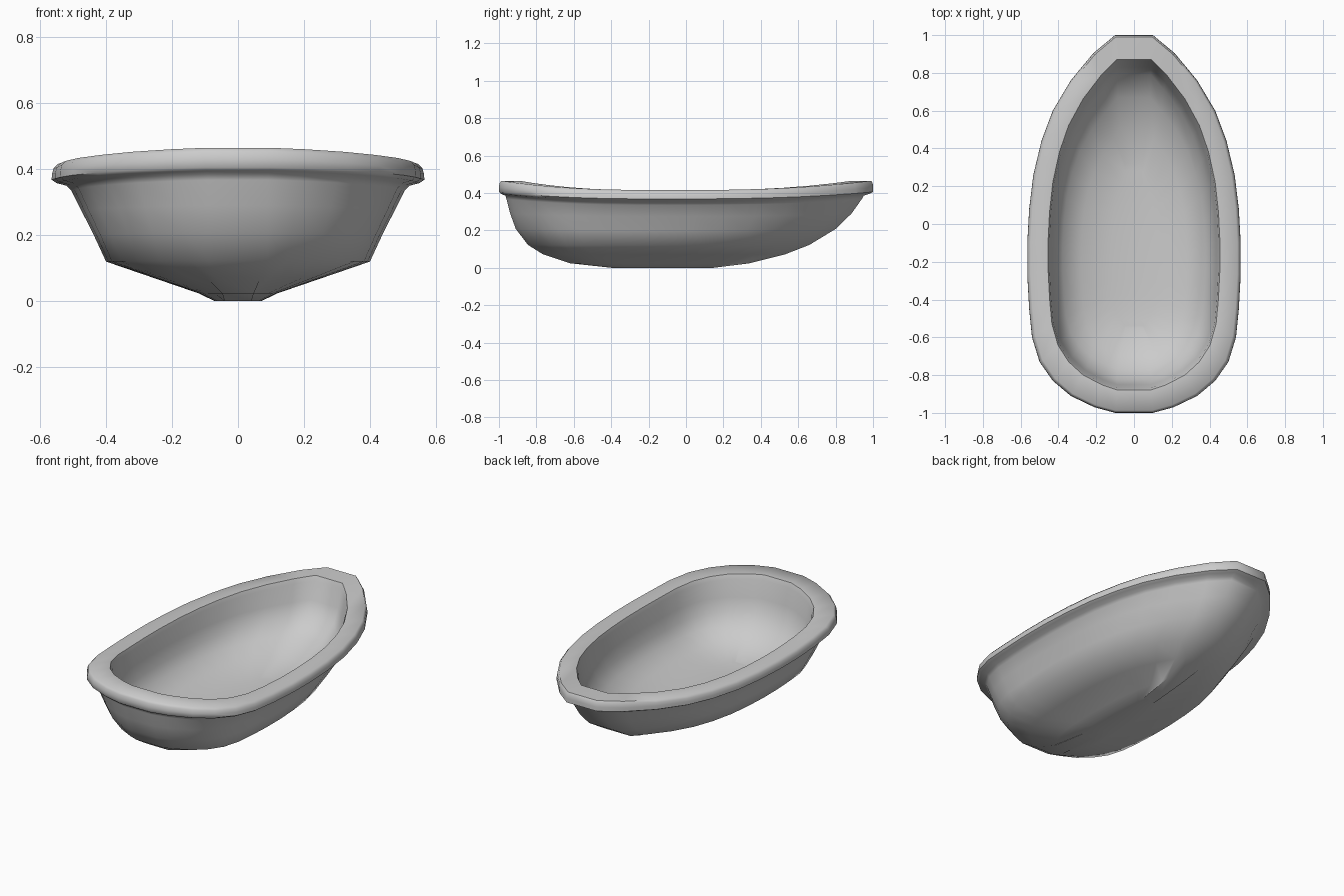
import bpy, bmesh, math

if "Cube" in bpy.data.objects:
    bpy.data.objects.remove(bpy.data.objects["Cube"])

# Right half of the rim outline, bow (+y) to stern (-y)
OUT = [(.10, 1), (.215, .905), (.335, .76), (.43, .60), (.49, .44), (.533, .26),
       (.555, .08), (.565, -.10), (.565, -.27), (.555, -.45), (.54, -.60),
       (.50, -.73), (.43, -.83), (.335, -.91), (.21, -.97), (.10, -1)]
W = .565

# Lofted rings: half width, stern y, bow y, z amidships, sheer share
RINGS = [
    # outer hull from the keel up
    (.07, -.40, .15, .000, 0), (.12, -.62, .34, .024, 0),
    (.26, -.765, .53, .072, 0), (.40, -.845, .66, .120, .05),
    (.437, -.91, .80, .20, .15), (.475, -.94, .885, .275, .3),
    (.505, -.96, .94, .335, .65), (.52, -.965, .95, .350, .7),
    # rounded gunwale
    (.55, -.99, .98, .358, .75), (.565, -1, 1, .368, .75),
    (.564, -1, 1, .385, .9), (.559, -.997, .998, .402, 1), (.547, -.987, .99, .415, 1),
    # inside of the tub
    (.455, -.878, .872, .413, 1), (.447, -.867, .86, .39, .9),
    (.435, -.85, .83, .30, .6), (.413, -.825, .79, .23, .45),
    (.378, -.77, .67, .165, .25), (.28, -.68, .51, .11, 0),
    (.12, -.55, .32, .075, 0)]


def half_ring(w, back, front, z, sheer, side):
    pts = []
    for x, y in OUT:
        u = abs(y + .1) / (1.1 if y > -.1 else .9)
        yy = back + (y + 1) / 2 * (front - back)
        # keep the flat stem strip about constant in width
        xx = max(x * w / W, min(.09, .03 + w * .15))
        pts.append((side * xx, yy, z + .05 * sheer * u ** 2.7))
    return pts


bm = bmesh.new()
loops = []
for r in RINGS:
    right = half_ring(*r, 1)
    left = half_ring(*r, -1)[::-1]
    loops.append([bm.verts.new(p) for p in right + left])

n = len(loops[0])
for a, b in zip(loops, loops[1:]):
    for i in range(n):
        j = (i + 1) % n
        bm.faces.new((a[i], a[j], b[j], b[i]))

# Keel strip and floor, bridged side to side
for ring in (loops[0], loops[-1]):
    for i in range(len(OUT) - 1):
        bm.faces.new((ring[i], ring[i + 1], ring[n - 2 - i], ring[n - 1 - i]))

bmesh.ops.recalc_face_normals(bm, faces=bm.faces)
mesh = bpy.data.meshes.new("boat_hull")
bm.to_mesh(mesh)
bm.free()
hull = bpy.data.objects.new("boat_hull", mesh)
bpy.context.collection.objects.link(hull)
bpy.context.view_layer.objects.active = hull
hull.select_set(True)
bpy.ops.object.shade_smooth_by_angle(angle=math.radians(55))
